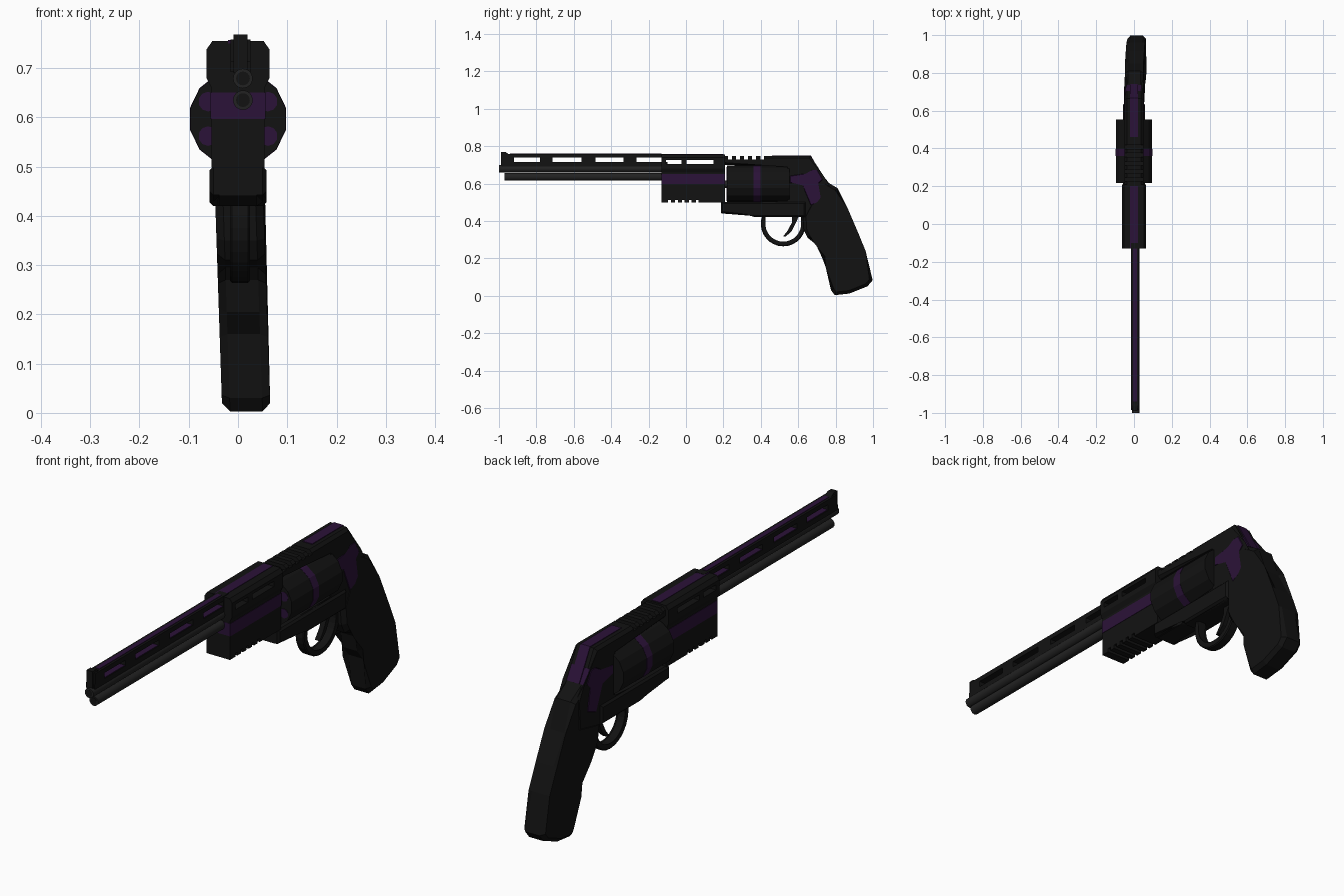
import bpy, bmesh
from math import sin, cos, radians, pi
from mathutils import Matrix

if "Cube" in bpy.data.objects:
    bpy.data.objects.remove(bpy.data.objects["Cube"])


def material(name, r, g, b):
    m = bpy.data.materials.new(name)
    m.diffuse_color = (r, g, b, 1)
    m.use_nodes = True
    m.node_tree.nodes["Principled BSDF"].inputs["Base Color"].default_value = m.diffuse_color
    return m


BLACK = material("black", 0.006, 0.006, 0.006)
PURPLE = material("purple", 0.024, 0.006, 0.04)
STEEL = material("dark_steel", 0.016, 0.016, 0.016)


def finish(bm, name, mat):
    bmesh.ops.recalc_face_normals(bm, faces=bm.faces)
    me = bpy.data.meshes.new(name)
    bm.to_mesh(me)
    bm.free()
    ob = bpy.data.objects.new(name, me)
    bpy.context.collection.objects.link(ob)
    me.materials.append(mat)
    return ob


def prism(name, pts, half, mat, chamfer=0, x=0):
    """Side profile (y, z) extruded across x, with optional chamfered rims."""
    bm = bmesh.new()
    a = [bm.verts.new((x - half, *p)) for p in pts]
    b = [bm.verts.new((x + half, *p)) for p in pts]
    caps = [bm.faces.new(a), bm.faces.new(b[::-1])]
    for i in range(len(pts)):
        j = (i + 1) % len(pts)
        bm.faces.new((a[i], b[i], b[j], a[j]))
    if chamfer:
        rims = [e for f in caps for e in f.edges]
        bmesh.ops.bevel(bm, geom=rims, offset=chamfer, segments=1,
                        affect='EDGES', clamp_overlap=False)
    return finish(bm, name, mat)


def section(name, half_pts, y0, y1, mat):
    """Mirrored cross-section (x, z) swept along y."""
    pts = half_pts + [(-x, z) for x, z in reversed(half_pts)]
    bm = bmesh.new()
    a = [bm.verts.new((x, y0, z)) for x, z in pts]
    b = [bm.verts.new((x, y1, z)) for x, z in pts]
    bm.faces.new(a)
    bm.faces.new(b[::-1])
    for i in range(len(pts)):
        j = (i + 1) % len(pts)
        bm.faces.new((a[i], b[i], b[j], a[j]))
    return finish(bm, name, mat)


def boxes(name, spans, half, mat, x=0):
    """Several boxes in one mesh, each given as (y0, y1, z0, z1)."""
    bm = bmesh.new()
    for y0, y1, z0, z1 in spans:
        m = Matrix.Translation((x, (y0 + y1) / 2, (z0 + z1) / 2)) @ \
            Matrix.Diagonal((2 * half, y1 - y0, z1 - z0, 1))
        bmesh.ops.create_cube(bm, size=1, matrix=m)
    return finish(bm, name, mat)


def rod(name, y0, y1, r, z, mat, x=0, n=12, turn=0):
    bm = bmesh.new()
    m = Matrix.Translation((x, (y0 + y1) / 2, z)) @ Matrix.Rotation(pi / 2, 4, 'X') @ \
        Matrix.Rotation(turn, 4, 'Z')
    bmesh.ops.create_cone(bm, cap_ends=True, segments=n, radius1=r, radius2=r,
                          depth=y1 - y0, matrix=m)
    return finish(bm, name, mat)


def cut(ob, spans):
    c = boxes(ob.name + "_cutter", spans, 0.2, BLACK)
    c.hide_render = True
    c.hide_viewport = True
    mod = ob.modifiers.new("cut", 'BOOLEAN')
    mod.operation = 'DIFFERENCE'
    mod.solver = 'EXACT'
    mod.object = c


def smooth(ob):
    for p in ob.data.polygons:
        p.use_smooth = len(p.vertices) == 4


# Twin barrels with dark bores
BX = 0.01
for name, y0, z in (("upper_barrel", -1.0, 0.679), ("lower_barrel", -0.97, 0.635)):
    ob = rod(name, y0, -0.1, 0.02, z, STEEL, BX, 16)
    smooth(ob)
    rod(name + "_bore", y0 - 0.0005, y0 + 0.01, 0.014, z, BLACK, BX, 16)

# Ventilated rib with front sight
slots = [(-0.92, -0.78), (-0.715, -0.56), (-0.485, -0.335), (-0.265, -0.131)]
edges = [-0.98] + [v for s in slots for v in s] + [-0.125]
rib = [(-0.98, -0.1, 0.738, 0.758), (-0.985, -0.1, 0.692, 0.714)]
rib += [(edges[i], edges[i + 1], 0.71, 0.74) for i in range(0, len(edges), 2)]
boxes("barrel_rib", rib, 0.02, BLACK, 0.005)
boxes("rib_top_stripe", [(-0.94, -0.13, 0.756, 0.760)], 0.01, PURPLE, 0.005)
boxes("rib_slot_stripes", [(a, b, 0.712, 0.716) for a, b in slots], 0.017, PURPLE, 0.005)
prism("front_sight", [(-0.99, 0.69), (-0.99, 0.768), (-0.965, 0.768), (-0.945, 0.755),
                      (-0.945, 0.69)], 0.014, BLACK, 0, 0.005)

# Front housing: vent slits through the top, notches along the bottom
housing = section("front_housing", [(0.054, 0.498), (0.054, 0.66), (0.064, 0.68),
                                    (0.064, 0.738), (0.052, 0.755)], -0.13, 0.208, BLACK)
notches = [(y, y + 0.014, 0.48, 0.513) for y in (-0.095, -0.058, -0.021, 0.016, 0.053)]
cut(housing, [(-0.108, -0.025, 0.703, 0.725), (0.003, 0.147, 0.703, 0.725)] + notches)
boxes("housing_side_stripe", [(-0.131, 0.208, 0.597, 0.65)], 0.0555, PURPLE)
boxes("housing_top_stripe", [(-0.13, 0.2, 0.75, 0.757)], 0.02, PURPLE)

# Main frame around the cylinder window
frame = prism("frame", [(0.19, 0.748), (0.665, 0.748), (0.735, 0.62), (0.79, 0.57),
                        (0.78, 0.44), (0.63, 0.42), (0.37, 0.42), (0.345, 0.44),
                        (0.19, 0.44), (0.19, 0.495), (0.555, 0.495), (0.555, 0.70),
                        (0.19, 0.70)], 0.05, BLACK, 0.012)
cut(frame, [(0.225 + i * 0.043, 0.246 + i * 0.043, 0.729, 0.8) for i in range(5)])
prism("lower_frame", [(0.188, 0.5), (0.188, 0.442), (0.345, 0.442), (0.375, 0.42),
                      (0.64, 0.42), (0.64, 0.5)], 0.058, BLACK, 0.008)
prism("rear_panel", [(0.553, 0.645), (0.64, 0.645), (0.67, 0.677), (0.704, 0.677),
                     (0.736, 0.62), (0.70, 0.605), (0.73, 0.505), (0.665, 0.478),
                     (0.63, 0.595), (0.553, 0.60)], 0.052, PURPLE, 0.006)
prism("rear_top_stripe", [(0.46, 0.751), (0.667, 0.751), (0.74, 0.622), (0.72, 0.622),
                          (0.65, 0.735), (0.46, 0.735)], 0.022, PURPLE)

# Cylinder with band, chambers and axle
rod("cylinder", 0.218, 0.553, 0.099, 0.597, BLACK, 0, 14)
rod("cylinder_band", 0.36, 0.398, 0.1, 0.597, PURPLE, 0, 14)
rod("cylinder_axle", 0.2, 0.56, 0.02, 0.597, STEEL)
for i in range(6):
    a = radians(30 + 60 * i)
    rod(f"chamber_{i + 1}", 0.2165, 0.23, 0.02, 0.597 + 0.07 * sin(a), PURPLE,
        0.07 * cos(a), 10)

# Trigger guard and trigger
arc = [radians(160 + 220 * i / 18) for i in range(19)]
ring = [(0.52 + 0.12 * cos(t), 0.385 + 0.121 * sin(t)) for t in arc]
ring += [(0.52 + 0.1 * cos(t), 0.385 + 0.1 * sin(t)) for t in reversed(arc)]
prism("trigger_guard", ring, 0.02, BLACK, 0.004, 0.004)
prism("trigger", [(0.565, 0.43), (0.568, 0.395), (0.545, 0.35), (0.52, 0.318),
                  (0.535, 0.318), (0.565, 0.345), (0.59, 0.395), (0.605, 0.43)],
      0.011, BLACK, 0, 0.003)

# Grip, leaning slightly sideways toward its base
grip = prism("grip", [(0.735, 0.62), (0.81, 0.575), (0.85, 0.46), (0.917, 0.345),
                      (0.96, 0.24), (0.998, 0.083), (0.97, 0.05), (0.875, 0.012),
                      (0.795, 0.003), (0.775, 0.03), (0.762, 0.16), (0.727, 0.205),
                      (0.715, 0.27), (0.695, 0.295), (0.65, 0.31), (0.63, 0.35),
                      (0.625, 0.43), (0.70, 0.50)], 0.049, BLACK, 0.016)
for v in grip.data.vertices:
    v.co.x += 0.002 + 0.015 * max(0, 1 - v.co.z / 0.45)
